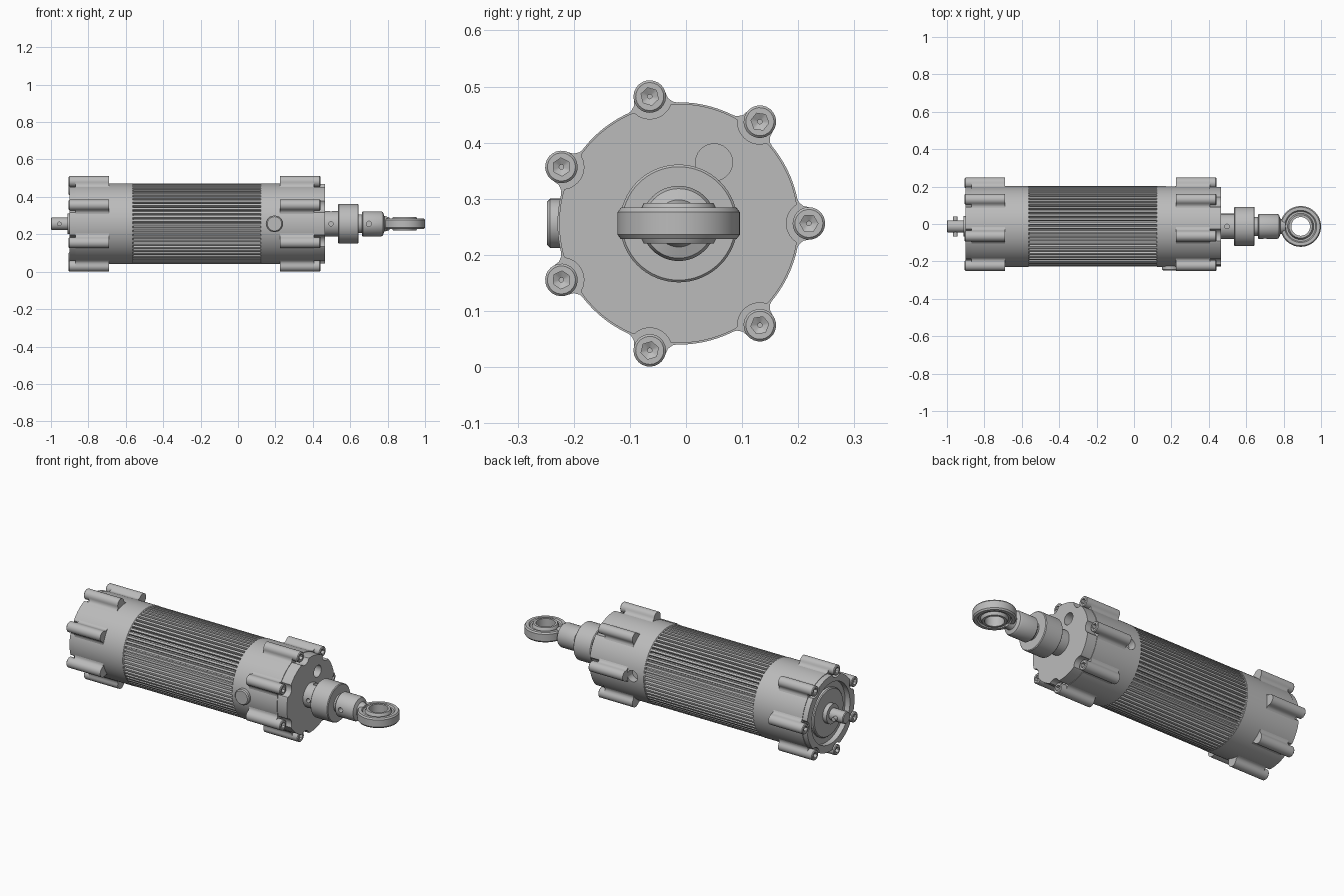
import bpy
import bmesh
from math import sin, cos, tau, pi, sqrt, asin, radians
from mathutils import Matrix, Vector

if "Cube" in bpy.data.objects:
    bpy.data.objects.remove(bpy.data.objects["Cube"], do_unlink=True)

grey = bpy.data.materials.new("machined grey")
grey.use_nodes = True
colour = (0.5, 0.5, 0.5, 1)
grey.diffuse_color = colour
grey.node_tree.nodes["Principled BSDF"].inputs["Base Color"].default_value = colour

CY, CZ = -0.013, 0.256
LUGS, LUG_R, BODY_R, HEAD_R = 7, 0.232, 0.215, 0.029


def along_x(x=0, y=CY, z=CZ):
    return Matrix(((0, 0, 1, x), (1, 0, 0, y), (0, 1, 0, z), (0, 0, 0, 1)))


def along_y(x, z=CZ):
    return Matrix(((0, 1, 0, x), (0, 0, 1, CY), (1, 0, 0, z), (0, 0, 0, 1)))


def along_z(x):
    return Matrix.Translation((x, CY, CZ))


def soften(mesh):
    for p in mesh.polygons:
        p.use_smooth = True
    mesh.set_sharp_from_angle(angle=radians(32))


def loft(name, stations, frame, n=64, ring=False):
    """Join outlines (radius, polar function or point list) set at heights."""
    bm = bmesh.new()
    loops = []
    for shape, h in stations:
        if isinstance(shape, list):
            pts = shape
        else:
            rad = shape if callable(shape) else (lambda a, r=shape: r)
            pts = [(rad(tau * i / n) * cos(tau * i / n),
                    rad(tau * i / n) * sin(tau * i / n)) for i in range(n)]
        loops.append([bm.verts.new(frame @ Vector((u, v, h))) for u, v in pts])
    pairs = list(zip(loops, loops[1:]))
    if ring:
        pairs.append((loops[-1], loops[0]))
    else:
        bm.faces.new(loops[0])
        bm.faces.new(loops[-1])
    for a, b in pairs:
        m = len(a)
        for i in range(m):
            bm.faces.new((a[i], a[(i + 1) % m], b[(i + 1) % m], b[i]))
    bmesh.ops.recalc_face_normals(bm, faces=bm.faces)
    mesh = bpy.data.meshes.new(name)
    bm.to_mesh(mesh)
    bm.free()
    soften(mesh)
    mesh.materials.append(grey)
    obj = bpy.data.objects.new(name, mesh)
    bpy.context.collection.objects.link(obj)
    return obj


def drill(target, frame, radius, low, high):
    cutter = loft("drill_cutter", [(radius, low), (radius, high)], frame, 24)
    cutter.hide_render = True
    mod = target.modifiers.new("drill", 'BOOLEAN')
    mod.operation = 'DIFFERENCE'
    mod.solver = 'EXACT'
    mod.object = cutter
    deps = bpy.context.evaluated_depsgraph_get()
    mesh = bpy.data.meshes.new_from_object(target.evaluated_get(deps))
    target.modifiers.clear()
    target.data = mesh
    soften(mesh)
    bpy.data.objects.remove(cutter, do_unlink=True)


# Outline rules
def fins(a):
    phase = (a * 60 / tau + 0.01) % 1
    return BODY_R if phase < 0.6 else 0.199


def scallop(a):
    step = tau / LUGS
    d = (a + step / 2) % step - step / 2
    gap = 0.04 ** 2 - (LUG_R * sin(d)) ** 2
    return min(0.213, LUG_R * cos(d) - sqrt(gap)) if gap > 0 else 0.213


def hexagon(a):
    return 0.014 / cos(a % (pi / 3) - pi / 6)


# Finned barrel and end caps
X = along_x()
loft("finned_barrel", [(fins, -0.57), (fins, 0.13)], X, 480)
right_cap = loft("right_cap", [(0.212, 0.12), (0.216, 0.124), (0.216, 0.405)], X, 96)
loft("left_cap", [(0.216, -0.87), (0.216, -0.564), (0.212, -0.56)], X, 96)
drill(right_cap, along_y(0.195), 0.032, 0.17, 0.3)

# Scalloped end plates, the left one with a recess
right_plate = loft("right_end_plate", [(scallop, 0.4), (scallop, 0.465)], X, 280)
drill(right_plate, along_x(0, CY + 0.063, CZ + 0.109), 0.033, 0.41, 0.5)
loft("left_end_rim", [(scallop, -0.86), (scallop, -0.9), (0.172, -0.9), (0.172, -0.86)],
     X, 280, ring=True)
loft("left_inner_disc", [(0.135, -0.86), (0.135, -0.883), (0.13, -0.888)], X)

# Lugs with flared roots, each holding a socket-head bolt
arc = [(LUG_R + HEAD_R * cos(t), HEAD_R * sin(t))
       for t in [pi * (i / 12 - 0.5) for i in range(13)]]
flare = [(0.222, 0.031), (0.214, 0.038), (0.208, 0.052), (0.18, 0.052)]
lug_shape = [(u, -v) for u, v in reversed(flare)] + arc + flare
for side, inner, seat, top in (("right", 0.225, 0.405, 0.441), ("left", -0.69, -0.87, -0.905)):
    out = 1 if side == "right" else -1
    for k in range(LUGS):
        turn = X @ Matrix.Rotation(tau * k / LUGS, 4, 'Z')
        loft(f"{side}_lug_{k + 1}", [(lug_shape, inner), (lug_shape, seat)], turn)
        loft(f"{side}_bolt_{k + 1}",
             [(HEAD_R, seat), (HEAD_R, top - out * 0.004), (HEAD_R - 0.004, top),
              (hexagon, top), (hexagon, seat + out * 0.01), (0.004, seat + out * 0.004),
              (0.004, seat)],
             turn @ Matrix.Translation((LUG_R, 0, 0)), 24, ring=True)

# Round plug on the front of the right cap
loft("port_plug", [(0.044, -0.2), (0.044, -0.229), (0.038, -0.235)], along_y(0.195), 40)

# Left shaft with collar and cross pin
loft("left_shaft_collar", [(0.055, -0.87), (0.055, -0.912)], X, 40)
loft("left_shaft", [(0.033, -0.88), (0.033, -0.996), (0.029, -1.0)], X, 40)
loft("cross_pin", [(0.012, -0.054), (0.012, 0.054)], along_y(-0.955), 20)

# Right rod, coupling collar and rod-end shank
rod = loft("output_rod", [(0.068, 0.45), (0.068, 0.54)], X, 48)
drill(rod, along_y(0.497), 0.012, -0.1, -0.03)
drill(rod, along_z(0.497), 0.012, 0.03, 0.1)
loft("coupling_collar", [(0.101, 0.535), (0.105, 0.539), (0.105, 0.641), (0.101, 0.645)], X)
loft("threaded_stud", [(0.05, 0.64), (0.05, 0.67)], X, 40)
shank = loft("rod_end_shank", [(0.062, 0.662), (0.067, 0.667), (0.067, 0.765),
                               (0.062, 0.775), (0.042, 0.782), (0.034, 0.81)], X, 48)
drill(shank, along_y(0.7), 0.014, -0.1, -0.03)

# Eye ring with a swivel ball
eye = along_z(0.891)
loft("eye_ring", [(0.109, -0.02), (0.109, 0.02), (0.103, 0.028), (0.086, 0.028), (0.08, 0.02),
                  (0.07, 0.02), (0.07, -0.02), (0.08, -0.02), (0.086, -0.028),
                  (0.103, -0.028)], eye, ring=True)
half = asin(0.036 / 0.072)
ball = [(0.072 * cos(t), 0.072 * sin(t)) for t in [half * (i / 4 - 1) for i in range(9)]]
loft("swivel_ball", ball + [(0.05, 0.036), (0.05, -0.036)], eye, ring=True)
